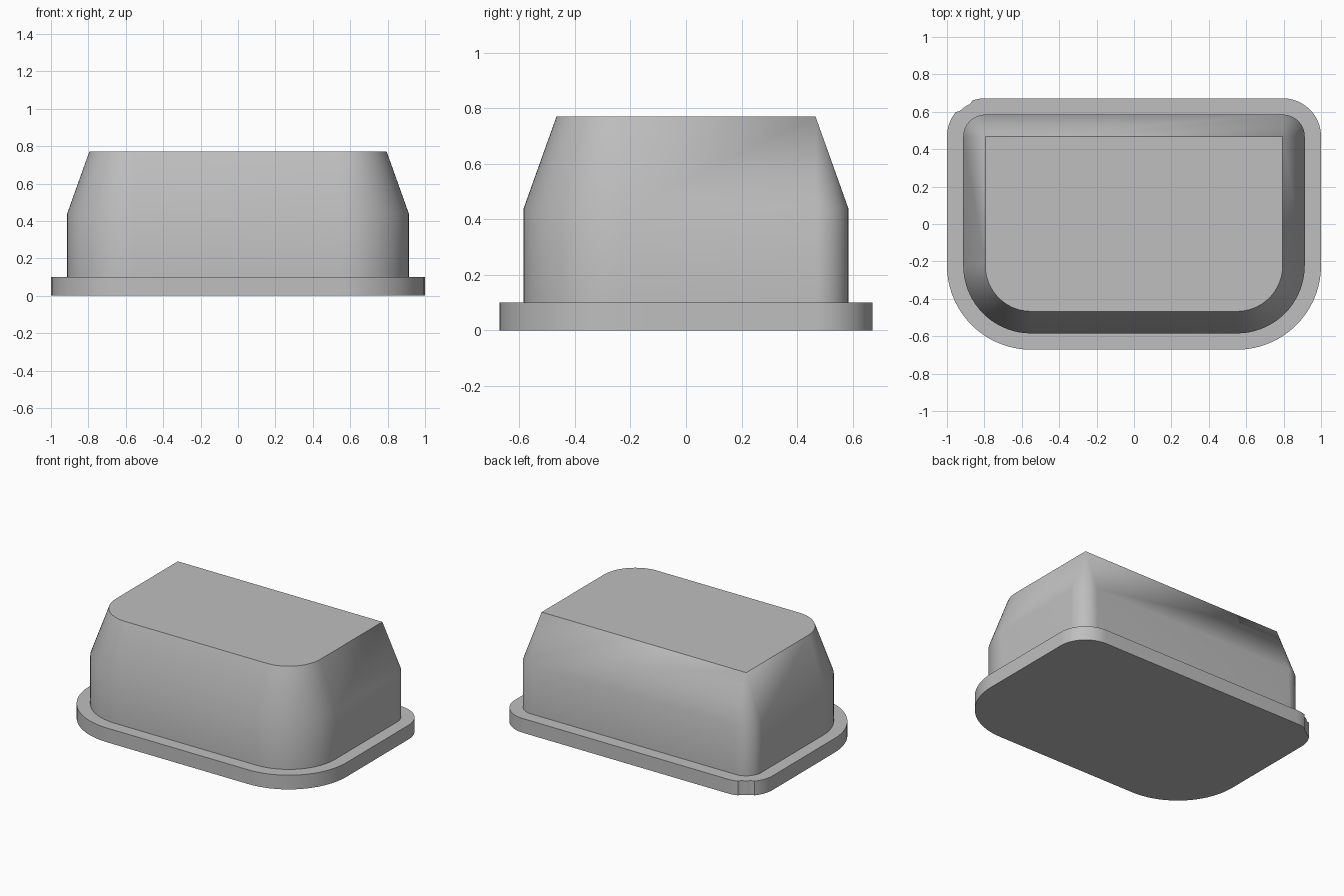
import bpy, bmesh
from math import cos, sin, radians

cube = bpy.data.objects.get("Cube")
if cube:
    bpy.data.objects.remove(cube, do_unlink=True)

grey = bpy.data.materials.new("plain grey")
grey.use_nodes = True
COLOUR = (0.52, 0.52, 0.52, 1)
grey.diffuse_color = COLOUR
grey.node_tree.nodes["Principled BSDF"].inputs["Base Color"].default_value = COLOUR

# Corner centres with top radius, start angle; every level is an offset of this outline
CORNERS = [(0.795, 0.467, 0.0, 0), (-0.795, 0.467, 0.0, 90),
           (-0.55, -0.222, 0.245, 180), (0.55, -0.222, 0.245, 270)]
STEPS = 18


def outline(offset, notch=False):
    """Rounded outline, optionally with a small nick in the right back corner."""
    points = []
    for cx, cy, radius, start in CORNERS:
        for i in range(STEPS + 1):
            angle = start + 90 * i / STEPS
            r = radius + offset
            if notch and 111 < angle < 139:
                r -= 0.012
            points.append((cx + r * cos(radians(angle)), cy + r * sin(radians(angle))))
    return points


def loft(name, levels, notch=False, bottom=True):
    """Skin a stack of outlines given as (height, offset)."""
    bm = bmesh.new()
    rings = [[bm.verts.new((x, y, z)) for x, y in outline(offset, notch)]
             for z, offset in levels]
    for low, high in zip(rings, rings[1:]):
        for i in range(len(low)):
            j = (i + 1) % len(low)
            bm.faces.new((low[i], low[j], high[j], high[i]))
    bm.faces.new(rings[-1])
    if bottom:
        bm.faces.new(rings[0][::-1])
    bmesh.ops.remove_doubles(bm, verts=bm.verts, dist=0.0001)
    mesh = bpy.data.meshes.new(name)
    bm.to_mesh(mesh)
    bm.free()
    mesh.materials.append(grey)
    obj = bpy.data.objects.new(name, mesh)
    bpy.context.collection.objects.link(obj)
    bpy.ops.object.select_all(action="DESELECT")
    obj.select_set(True)
    bpy.context.view_layer.objects.active = obj
    bpy.ops.object.shade_smooth_by_angle(angle=radians(35))
    return obj


# Flat flange, then the straight wall tapering to the top
loft("base_flange", [(0, 0.205), (0.1, 0.205)], notch=True)
loft("tapered_body", [(0.1, 0.118), (0.44, 0.118), (0.77, 0)], bottom=False)
